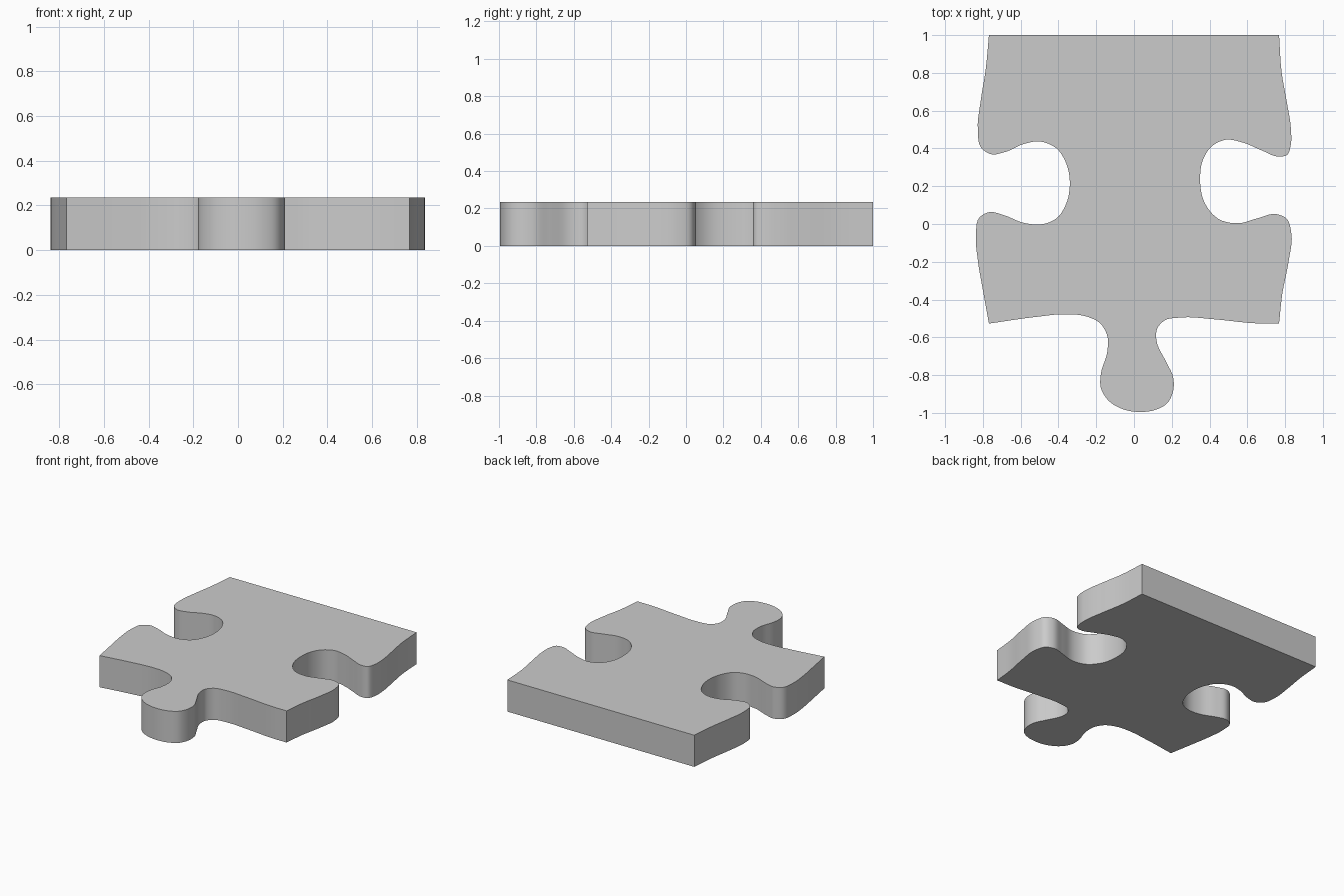
import bpy, bmesh
from mathutils import Vector

if "Cube" in bpy.data.objects:
    bpy.data.objects.remove(bpy.data.objects["Cube"])

HEIGHT = 0.235
STEPS = 5

# Each side runs clockwise between two sharp corners
right_side = [(0.768, 1), (0.782, 0.8), (0.81, 0.64), (0.831, 0.5), (0.83, 0.42),
              (0.81, 0.365), (0.765, 0.357), (0.68, 0.388), (0.58, 0.43), (0.485, 0.446),
              (0.41, 0.41), (0.365, 0.34), (0.35, 0.24), (0.375, 0.11), (0.45, 0.025),
              (0.55, 0.004), (0.66, 0.032), (0.75, 0.053), (0.808, 0.028),
              (0.833, -0.05), (0.818, -0.2), (0.785, -0.37), (0.768, -0.527)]
front_side = [(0.768, -0.527), (0.65, -0.526), (0.42, -0.504), (0.25, -0.495),
              (0.16, -0.512), (0.122, -0.555), (0.118, -0.61), (0.17, -0.73),
              (0.207, -0.81), (0.208, -0.88), (0.175, -0.95), (0.11, -0.985), (0.035, -0.995),
              (-0.06, -0.98), (-0.135, -0.935), (-0.175, -0.87), (-0.175, -0.79),
              (-0.142, -0.68), (-0.142, -0.59), (-0.18, -0.525), (-0.25, -0.49),
              (-0.37, -0.478), (-0.52, -0.492), (-0.768, -0.527)]
left_side = [(-0.768, -0.527), (-0.8, -0.35), (-0.827, -0.19), (-0.837, -0.06),
             (-0.818, 0.035), (-0.765, 0.063), (-0.69, 0.047), (-0.58, 0.005),
             (-0.48, 0), (-0.41, 0.03), (-0.36, 0.105), (-0.34, 0.2), (-0.355, 0.31),
             (-0.41, 0.4), (-0.5, 0.437), (-0.58, 0.425), (-0.68, 0.382), (-0.76, 0.37),
             (-0.81, 0.405), (-0.827, 0.5), (-0.812, 0.65), (-0.785, 0.82), (-0.768, 1)]


def smooth_path(points):
    """Smooth curve through the points, leaving out the last one."""
    p = [Vector(q) for q in points]
    n = len(p)
    d = [(p[i + 1] - p[i]).length for i in range(n - 1)]
    v = [(p[i + 1] - p[i]) / d[i] for i in range(n - 1)]
    t = [v[0]]
    for i in range(1, n - 1):
        t.append((v[i - 1] * d[i] + v[i] * d[i - 1]) / (d[i - 1] + d[i]))
    t.append(v[-1])
    out = []
    for i in range(n - 1):
        for k in range(STEPS):
            s = k / STEPS
            out.append(p[i] * (2 * s**3 - 3 * s**2 + 1) + t[i] * d[i] * (s**3 - 2 * s**2 + s)
                       + p[i + 1] * (3 * s**2 - 2 * s**3) + t[i + 1] * d[i] * (s**3 - s**2))
    return out


# Closed outline: the straight back edge joins the last corner to the first
outline = smooth_path(right_side) + smooth_path(front_side) + smooth_path(left_side)
outline.append(Vector(left_side[-1]))

# Flat plate raised from the outline
bm = bmesh.new()
base = bm.faces.new([bm.verts.new((q.x, q.y, 0)) for q in outline])
top = bmesh.ops.extrude_face_region(bm, geom=[base], use_keep_orig=True)
bmesh.ops.translate(bm, vec=(0, 0, HEIGHT),
                    verts=[e for e in top["geom"] if isinstance(e, bmesh.types.BMVert)])
bmesh.ops.recalc_face_normals(bm, faces=bm.faces)
bmesh.ops.triangulate(bm, faces=[f for f in bm.faces if len(f.verts) > 4])
mesh = bpy.data.meshes.new("puzzle_piece")
bm.to_mesh(mesh)
bm.free()

piece = bpy.data.objects.new("puzzle_piece", mesh)
bpy.context.collection.objects.link(piece)
bpy.context.view_layer.objects.active = piece
piece.select_set(True)
bpy.ops.object.shade_smooth_by_angle()
